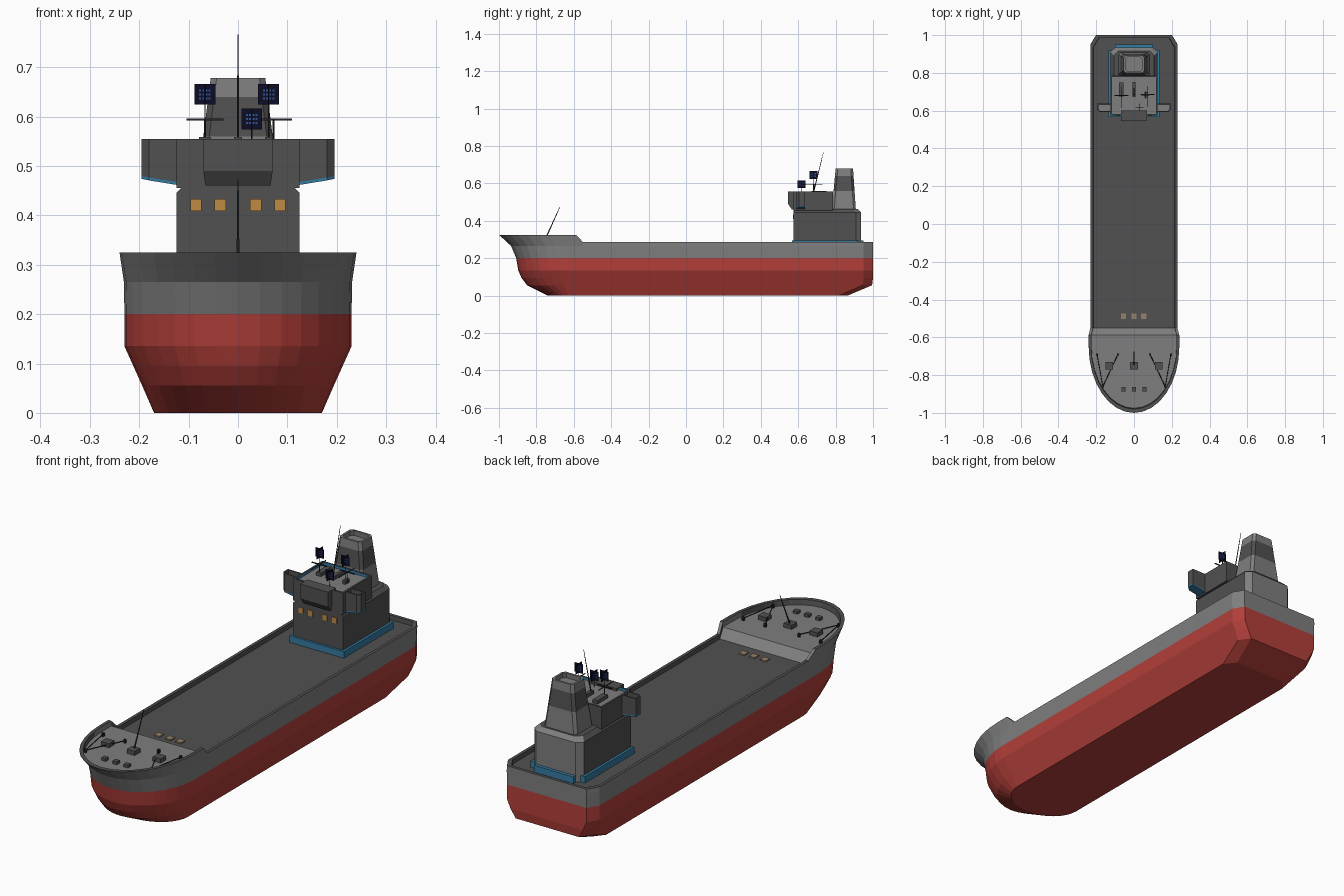
import bpy, bmesh, math
from mathutils import Vector

if "Cube" in bpy.data.objects:
    bpy.data.objects.remove(bpy.data.objects["Cube"])

COLOURS = {
    "red": (0.45, 0.05, 0.042), "grey": (0.21, 0.21, 0.21), "dark_grey": (0.082, 0.082, 0.082),
    "blue": (0.035, 0.20, 0.36), "orange": (0.52, 0.26, 0.06), "tan": (0.30, 0.22, 0.14),
    "navy": (0.004, 0.004, 0.02), "dot_blue": (0.03, 0.09, 0.30), "black": (0.02, 0.02, 0.02),
}
MATS, INDEX = [], {}
for key, rgb in COLOURS.items():
    m = bpy.data.materials.new(key)
    m.diffuse_color = (*rgb, 1)
    m.use_nodes = True
    m.node_tree.nodes["Principled BSDF"].inputs["Base Color"].default_value = m.diffuse_color
    INDEX[key] = len(MATS)
    MATS.append(m)


def finish(name, bm, rule=None):
    bmesh.ops.recalc_face_normals(bm, faces=bm.faces[:])
    if rule:
        for f in bm.faces:
            f.material_index = INDEX[rule(f.calc_center_median(), f.normal)]
    me = bpy.data.meshes.new(name)
    bm.to_mesh(me)
    bm.free()
    for m in MATS:
        me.materials.append(m)
    ob = bpy.data.objects.new(name, me)
    bpy.context.collection.objects.link(ob)
    return ob


def loft(name, rings, rule, strip=False):
    """Skin equal rings of points and cap both ends (strip caps for mirrored rings)."""
    bm = bmesh.new()
    vs = [[bm.verts.new(p) for p in r] for r in rings]
    n = len(rings[0])
    for a, b in zip(vs, vs[1:]):
        for i in range(n):
            j = (i + 1) % n
            bm.faces.new((a[i], a[j], b[j], b[i]))
    for r in (vs[0], vs[-1]):
        if strip:
            bm.faces.new((r[0], r[1], r[n - 1]))
            for i in range(1, (n + 1) // 2 - 1):
                bm.faces.new((r[i], r[i + 1], r[n - i - 1], r[n - i]))
        else:
            bm.faces.new(r)
    return finish(name, bm, rule)


def boxes(name, items):
    """One object from boxes (cx, cy, cz, sx, sy, sz, colour)."""
    bm = bmesh.new()
    for cx, cy, cz, sx, sy, sz, col in items:
        vs = bmesh.ops.create_cube(bm, size=1)["verts"]
        for v in vs:
            v.co = Vector((cx + v.co.x * sx, cy + v.co.y * sy, cz + v.co.z * sz))
        for f in {f for v in vs for f in v.link_faces}:
            f.material_index = INDEX[col]
    return finish(name, bm)


def rod(name, a, b, r1, r2, col="black"):
    a, b = Vector(a), Vector(b)
    bm = bmesh.new()
    bmesh.ops.create_cone(bm, cap_ends=True, segments=6, radius1=r1, radius2=r2, depth=(b - a).length)
    rot = Vector((0, 0, 1)).rotation_difference(b - a).to_matrix().to_4x4()
    bm.transform(rot)
    bmesh.ops.translate(bm, verts=bm.verts[:], vec=(a + b) / 2)
    return finish(name, bm, lambda c, n: col)


def rect(hx, y0, y1, z):
    return [(-hx, y0, z), (hx, y0, z), (hx, y1, z), (-hx, y1, z)]


# Hull: outlines stacked upward, over the bulwark rim and down to the deck
def outline(z, hw, bow, mid, stern, cham=0.03, z_fore=None):
    half = []
    for i in range(9):
        a = math.pi / 2 * i / 8
        half.append((hw * math.sin(a), mid - (mid - bow) * math.cos(a)))
    aft = min(hw, hw - (0.01 if z_fore else 0))
    half += [(hw, -0.588), (aft, -0.55), (aft, stern - 0.05), (aft - cham, stern)]
    half += [(-x, y) for x, y in reversed(half[1:])]
    return [(x, y, z_fore if z_fore and y < -0.57 else z) for x, y in half]


def hull_rule(c, n):
    if c.z < 0.2:
        return "red"
    if abs(n.z) > 0.6:
        if c.y < -0.552 and c.z < 0.312:
            return "grey"
        return "dark_grey"
    inner = abs(c.x) < 0.222 and n.dot(Vector((c.x, c.y - max(-0.64, min(0.9, c.y)), 0))) < 0
    return "dark_grey" if inner else "grey"


loft("hull", [
    outline(0, 0.17, -0.74, -0.60, 0.865, 0.04),
    outline(0.055, 0.194, -0.85, -0.61, 0.995, 0.035),
    outline(0.095, 0.212, -0.88, -0.62, 1.0),
    outline(0.135, 0.23, -0.897, -0.63, 1.0),
    outline(0.20, 0.23, -0.908, -0.64, 1.0),
    outline(0.265, 0.231, -0.935, -0.64, 1.0),
    outline(0.285, 0.24, -1.0, -0.65, 1.0, z_fore=0.325),
    outline(0.285, 0.226, -0.98, -0.65, 0.986, z_fore=0.325),
    outline(0.265, 0.225, -0.975, -0.65, 0.985, z_fore=0.302),
], hull_rule, strip=True)

# Foredeck fittings
boxes("foredeck_winches", [(x, -0.75, 0.31, 0.04, 0.04, 0.022, "dark_grey") for x in (-0.13, 0, 0.13)])
boxes("foredeck_vents", [(x, -0.875, 0.307, 0.022, 0.022, 0.016, "dark_grey") for x in (-0.056, 0, 0.056)])
boxes("deck_hatches", [(x, -0.488, 0.267, 0.028, 0.03, 0.008, "tan") for x in (-0.056, 0, 0.052)])
for s in (-1, 1):
    tip = (s * 0.165, -0.86, 0.312)
    for x in (0.195, 0.085):
        rod("mooring_line", tip, (s * x, -0.69, 0.312), 0.002, 0.002)
    boxes("bollards", [(s * x, y, 0.309, 0.01, 0.01, 0.018, "black")
                       for x, y in ((0.165, -0.86), (0.195, -0.69), (0.085, -0.69))])
rod("fore_mast", (0, -0.752, 0.302), (0, -0.675, 0.472), 0.0035, 0.0015)

# Superstructure base trim
boxes("house_base_trim", [(0, 0.743, 0.279, 0.272, 0.355, 0.032, "blue"),
                          (0, 0.90, 0.279, 0.2, 0.1, 0.032, "blue")])


# Lower house with bevelled aft end
def house_ring(z, inset):
    hx, y1 = 0.125 - inset, 0.935 - inset
    return [(-hx, 0.575, z), (hx, 0.575, z), (hx, y1 - 0.025, z), (hx - 0.025, y1, z),
            (-hx + 0.025, y1, z), (-hx, y1 - 0.025, z)]


loft("lower_house", [house_ring(0.262, 0), house_ring(0.445, 0), house_ring(0.463, 0.018)],
     lambda c, n: "grey" if n.y > 0.3 else "dark_grey")


# Bridge block with recessed roof
def bridge_rule(c, n):
    if n.z > 0.5 and c.z < 0.55:
        return "grey"
    inside = c.z > 0.535 and abs(n.z) < 0.5
    return "blue" if inside else "dark_grey"


loft("bridge", [rect(0.125, 0.575, 0.785, 0.455), rect(0.125, 0.575, 0.785, 0.555),
                rect(0.117, 0.583, 0.777, 0.555), rect(0.117, 0.583, 0.777, 0.543)], bridge_rule)
loft("bridge_front", [rect(0.066, 0.566, 0.60, 0.46), rect(0.07, 0.546, 0.60, 0.49),
                      rect(0.07, 0.546, 0.60, 0.555)], lambda c, n: "dark_grey")

# Bridge wings: bevelled outer ends, open tops, blue undersides
for s in (-1, 1):
    def wing(z_in, z_out, i):
        pts = [(0.12, 0.592 + i, z_in), (0.18, 0.592 + i, (z_in + 3 * z_out) / 4),
               (0.195 - i, 0.605 + i / 2, z_out), (0.195 - i, 0.637 - i, z_out), (0.12, 0.637 - i, z_in)]
        return [(s * x, y, z) for x, y, z in pts]
    loft("bridge_wing", [wing(0.461, 0.474, 0), wing(0.467, 0.480, 0), wing(0.555, 0.555, 0),
                         wing(0.555, 0.555, 0.006), wing(0.535, 0.535, 0.006)],
         lambda c, n: "blue" if c.z < 0.48 else "grey" if c.z < 0.54 and n.z > 0.5 else "dark_grey")

# Front windows
boxes("front_windows", [(x, 0.574, 0.421, 0.023, 0.006, 0.025, "orange")
                        for x in (-0.085, -0.036, 0.036, 0.085)])


# Funnel: tapered, banded and hollow at the top
def funnel_ring(z, inset=0):
    t = (z - 0.46) / 0.22
    hx, y0, y1, c = 0.083 - 0.028 * t - inset, 0.78 + 0.02 * t + inset, 0.908 - 0.015 * t - inset, 0.012
    return [(-hx + c, y0, z), (hx - c, y0, z), (hx, y0 + c, z), (hx, y1 - c, z),
            (hx - c, y1, z), (-hx + c, y1, z), (-hx, y1 - c, z), (-hx, y0 + c, z)]


loft("funnel", [funnel_ring(0.46), funnel_ring(0.56), funnel_ring(0.64), funnel_ring(0.678),
                funnel_ring(0.678, 0.009), funnel_ring(0.655, 0.009)],
     lambda c, n: "dark_grey" if 0.56 < c.z < 0.64 else "grey")

# Roof equipment, radar scanners and main mast
boxes("roof_boxes", [(-0.067, 0.712, 0.55, 0.024, 0.075, 0.018, "dark_grey"),
                     (0, 0.712, 0.55, 0.016, 0.08, 0.018, "dark_grey"),
                     (0.063, 0.685, 0.55, 0.016, 0.03, 0.018, "dark_grey")])
for x, y in ((-0.067, 0.68), (0.072, 0.685)):
    rod("scanner_post", (x, y, 0.54), (x, y, 0.594), 0.002, 0.002)
    boxes("scanner_bar", [(x, y, 0.594, 0.075, 0.004, 0.004, "black"),
                          (x, y - 0.01, 0.594, 0.003, 0.11, 0.003, "black")])
rod("main_mast", (0, 0.68, 0.545), (0, 0.735, 0.766), 0.003, 0.001)

# Crossed signal panels with dots
for x, y, z in ((-0.067, 0.682, 0.645), (0.062, 0.682, 0.645), (0.028, 0.618, 0.595)):
    rod("panel_post", (x, y, 0.54), (x, y, z), 0.0015, 0.0015)
    items = [(x, y, z, 0.042, 0.002, 0.042, "navy"), (x, y, z, 0.002, 0.042, 0.042, "navy")]
    for i in (-1.5, -0.5, 0.5, 1.5):
        for k in (-1, 0, 1):
            d, h = i * 0.0065, z + k * 0.008
            items += [(x + d, y, h, 0.004, 0.0034, 0.004, "dot_blue"),
                      (x, y + d, h, 0.0034, 0.004, 0.004, "dot_blue")]
    boxes("signal_panel", items)
